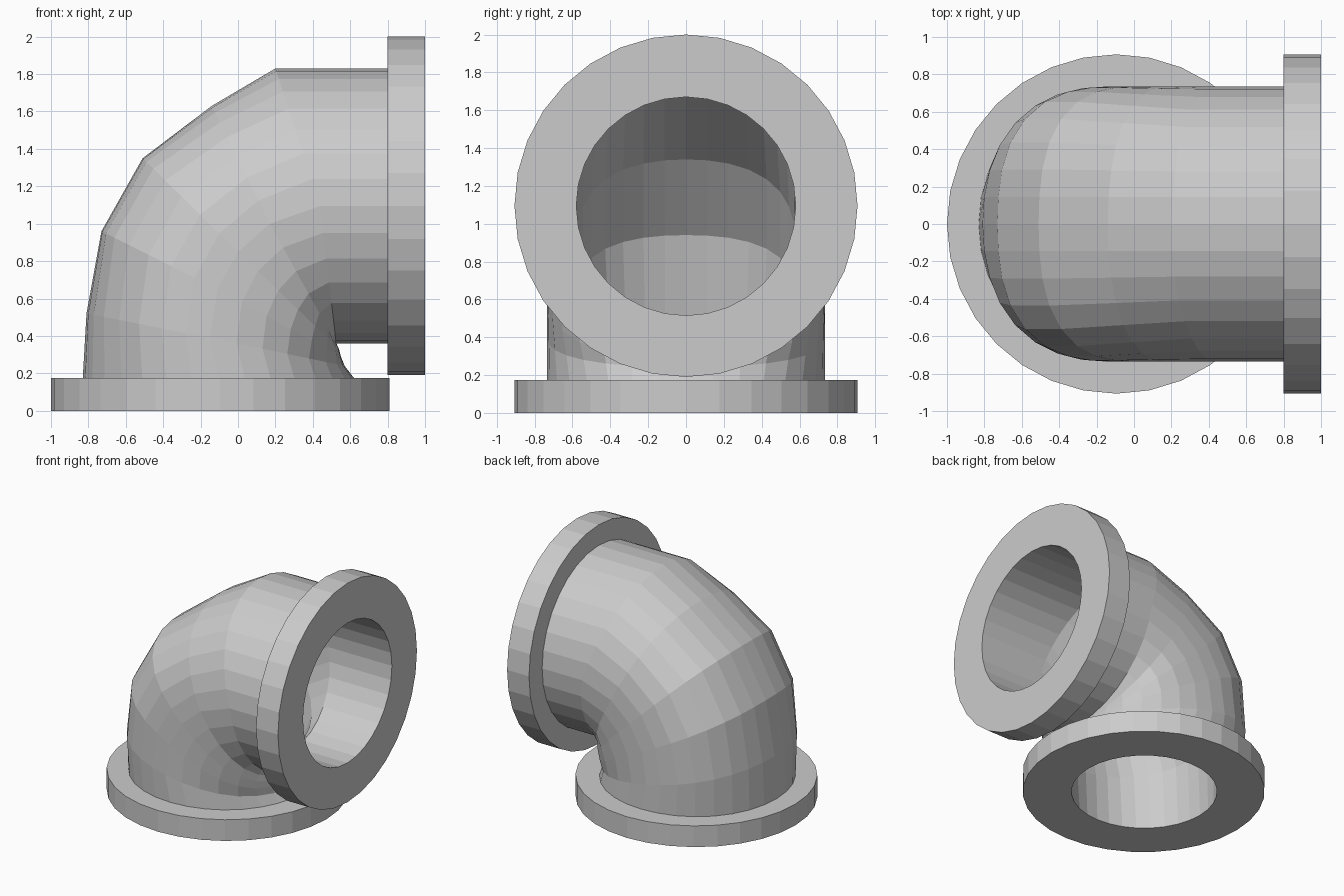
import bpy, bmesh, math
from mathutils import Vector

SIDES = 32

# Each section: outer-bend point (x, z), middle (x, z), inner-bend point (x, z),
# half width in y, diagonal bulge
bottom_flange = [((-1.0, 0), (-0.095, 0), (0.81, 0), 0.907, 0),
                 ((-1.0, 0.175), (-0.095, 0.175), (0.81, 0.175), 0.907, 0)]
pipe_outside = [((-0.83, 0.175), (-0.105, 0.175), (0.62, 0.175), 0.735, 0.01),
                ((-0.81, 0.52), (-0.15, 0.39), (0.57, 0.24), 0.735, 0.04),
                ((-0.73, 0.96), (-0.11, 0.65), (0.55, 0.29), 0.735, 0.08),
                ((-0.51, 1.35), (0.00, 0.85), (0.54, 0.33), 0.735, 0.08),
                ((-0.14, 1.63), (0.17, 1.00), (0.53, 0.35), 0.735, 0.04),
                ((0.20, 1.83), (0.44, 1.095), (0.525, 0.36), 0.735, 0),
                ((0.80, 1.83), (0.80, 1.095), (0.80, 0.36), 0.735, 0)]
side_flange = [((0.80, 2.0), (0.80, 1.095), (0.80, 0.19), 0.907, 0),
               ((1.0, 2.0), (1.0, 1.095), (1.0, 0.19), 0.907, 0)]
bore = [((1.0, 1.67), (1.0, 1.095), (1.0, 0.515), 0.58, 0),
        ((0.25, 1.67), (0.42, 1.095), (0.52, 0.515), 0.58, 0),
        ((-0.20, 1.34), (0.10, 0.93), (0.47, 0.47), 0.575, 0.05),
        ((-0.52, 0.94), (-0.06, 0.65), (0.45, 0.38), 0.57, 0.06),
        ((-0.625, 0.50), (-0.10, 0.39), (0.45, 0.28), 0.56, 0.03),
        ((-0.645, 0.0), (-0.10, 0.0), (0.445, 0.0), 0.545, 0)]


def add_ring(bm, outer, middle, inner, width, bulge):
    """Ring whose outer and inner halves may fold about the middle."""
    o, m, i = (Vector((p[0], 0, p[1])) for p in (outer, middle, inner))
    side = Vector((0, width, 0))
    ring = []
    for k in range(SIDES):
        a = math.tau * k / SIDES
        arm = (o if math.cos(a) > 0 else i) - m
        swell = 1 + bulge * math.sin(2 * a) ** 2
        ring.append(bm.verts.new(m + (arm * abs(math.cos(a)) + side * math.sin(a)) * swell))
    return ring


# Flanged elbow: one closed skin, outside and back through the bore
bm = bmesh.new()
rings = [add_ring(bm, *s) for s in bottom_flange + pipe_outside + side_flange + bore]
for n, ring in enumerate(rings):
    nxt = rings[(n + 1) % len(rings)]
    for k in range(SIDES):
        j = (k + 1) % SIDES
        bm.faces.new((ring[k], ring[j], nxt[j], nxt[k]))
bmesh.ops.recalc_face_normals(bm, faces=bm.faces[:])
mesh = bpy.data.meshes.new("flanged_pipe_elbow")
bm.to_mesh(mesh)
bm.free()
elbow = bpy.data.objects.new("flanged_pipe_elbow", mesh)
bpy.context.collection.objects.link(elbow)
